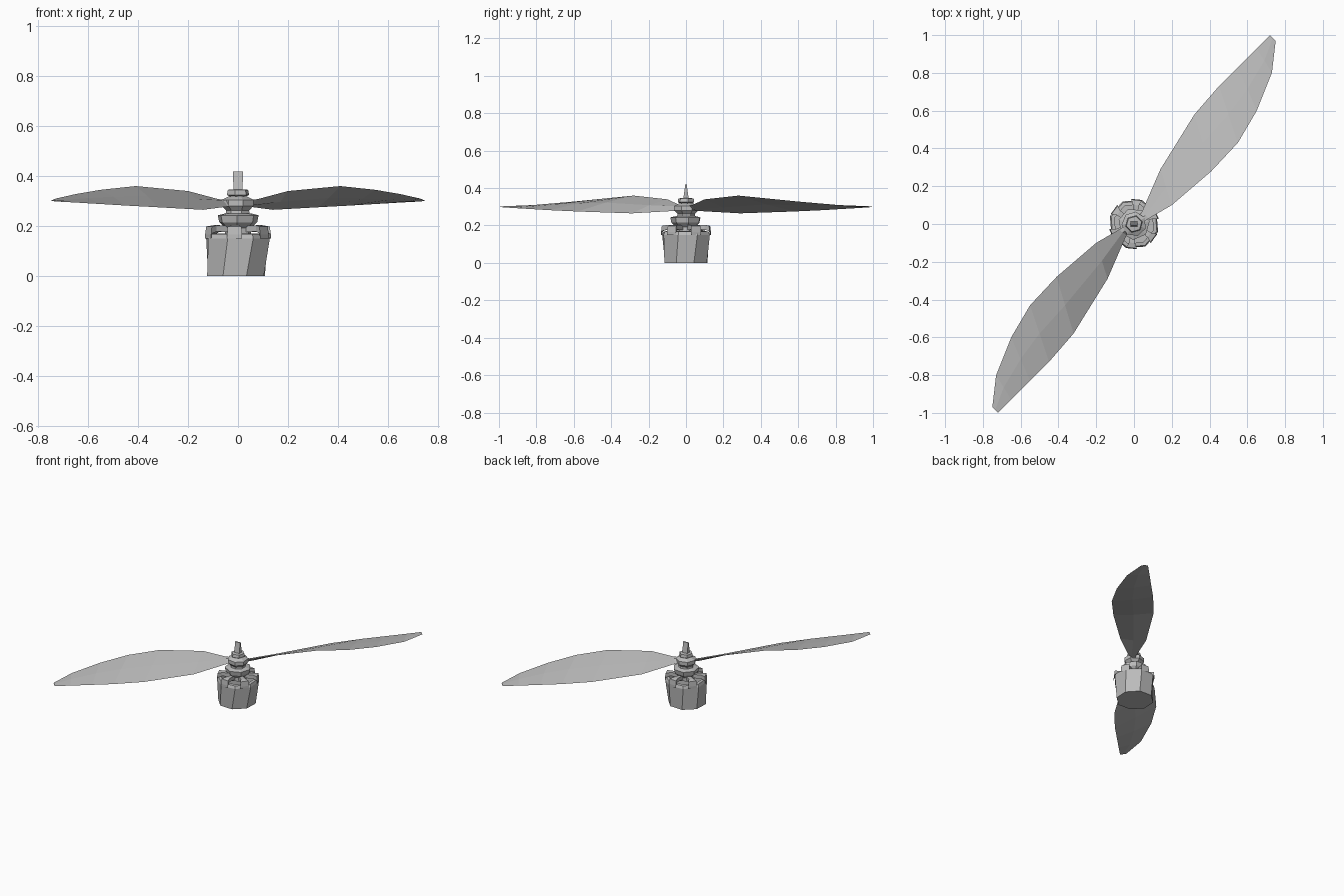
import bpy
import bmesh
from math import cos, sin, radians, tau
from mathutils import Vector, Matrix

cube = bpy.data.objects.get("Cube")
if cube:
    bpy.data.objects.remove(cube)

GREY = (0.5, 0.5, 0.5, 1)
grey = bpy.data.materials.new("grey metal")
grey.use_nodes = True
grey.diffuse_color = GREY
grey.node_tree.nodes["Principled BSDF"].inputs["Base Color"].default_value = GREY


def loft(name, rings, cap_start=True, cap_end=True):
    """Skin a list of equal-sized point loops and cap the chosen ends."""
    bm = bmesh.new()
    loops = [[bm.verts.new(p) for p in ring] for ring in rings]
    n = len(loops[0])
    for a, b in zip(loops, loops[1:]):
        for i in range(n):
            j = (i + 1) % n
            bm.faces.new((a[i], a[j], b[j], b[i]))
    if cap_start:
        bm.faces.new(loops[0][::-1])
    if cap_end:
        bm.faces.new(loops[-1])
    if cap_start and cap_end:
        bmesh.ops.recalc_face_normals(bm, faces=bm.faces)
    mesh = bpy.data.meshes.new(name)
    bm.to_mesh(mesh)
    bm.free()
    mesh.materials.append(grey)
    obj = bpy.data.objects.new(name, mesh)
    bpy.context.collection.objects.link(obj)
    return obj


def circle(r, z, sides, phase=0, cx=0):
    return [Vector((cx + r * cos(radians(phase) + tau * i / sides),
                    r * sin(radians(phase) + tau * i / sides), z))
            for i in range(sides)]


def lathe(name, profile, sides, phase=0, **caps):
    return loft(name, [circle(r, z, sides, phase) for r, z in profile], **caps)


# Motor can: slightly twisted faceted cup, open at the top with a thin lip
loft("motor_can", [circle(0.123, 0, 8, -70, -0.008), circle(0.134, 0.15, 8, -63),
                   circle(0.127, 0.168, 8, -63), circle(0.108, 0.17, 8, -63)],
     cap_end=False)

# Bell arms: bent bars from the can lip to the centre
ARM = [(0.131, 0.15, 0.165, 0.03), (0.127, 0.17, 0.198, 0.028),
       (0.1, 0.178, 0.203, 0.015), (0.04, 0.175, 0.2, 0.013)]
for k in range(6):
    turn = Matrix.Rotation(radians(24 + 60 * k), 3, "Z")
    loft(f"bell_arm_{k + 1}",
         [[turn @ Vector(p) for p in ((r, -w, lo), (r, w, lo), (r, w, hi), (r, -w, hi))]
          for r, lo, hi, w in ARM])

# Stacked centre pieces
lathe("bell_centre", [(0.03, 0.155), (0.055, 0.165), (0.055, 0.195), (0.04, 0.205)], 6, 20)
lathe("lower_collar", [(0.045, 0.185), (0.078, 0.215), (0.084, 0.243), (0.055, 0.25)], 7, 10)
lathe("propeller_hub", [(0.05, 0.245), (0.048, 0.262), (0.066, 0.28),
                        (0.066, 0.305), (0.03, 0.322)], 7, 30)
lathe("top_nut", [(0.028, 0.315), (0.046, 0.325), (0.042, 0.345), (0.02, 0.347)], 6, 15)

# Shaft: flattens to a thin edge at the tip
loft("shaft", [[(-x, -y, z), (x, -y, z), (x, y, z), (-x, y, z)]
               for x, y, z in ((0.018, 0.016, 0.33), (0.02, 0.004, 0.418))])

# Blades: paired leading and trailing edge points from root to tip
LEAD = [(0.03, 0, 0.302), (0.08, 0.03, 0.308), (0.2, 0.1, 0.34), (0.41, 0.28, 0.36),
        (0.55, 0.43, 0.345), (0.65, 0.6, 0.328), (0.73, 0.8, 0.31), (0.75, 0.97, 0.302)]
TRAIL = [(0, 0.03, 0.285), (0.04, 0.06, 0.278), (0.14, 0.29, 0.265), (0.32, 0.58, 0.275),
         (0.45, 0.73, 0.282), (0.55, 0.83, 0.288), (0.65, 0.93, 0.294), (0.72, 1, 0.299)]
THICK = [0.012, 0.01, 0.006, 0.005, 0.004, 0.004, 0.003, 0.002]
for side, angle in (("left", 0), ("right", 180)):
    turn = Matrix.Rotation(radians(angle), 3, "Z")
    sections = []
    for lead, trail, t in zip(LEAD, TRAIL, THICK):
        a, b = Vector(lead), Vector(trail)
        mid, up = (a + b) / 2, Vector((0, 0, t))
        sections.append([turn @ p for p in (a, mid + up, b, mid - up)])
    loft(f"{side}_blade", sections)
